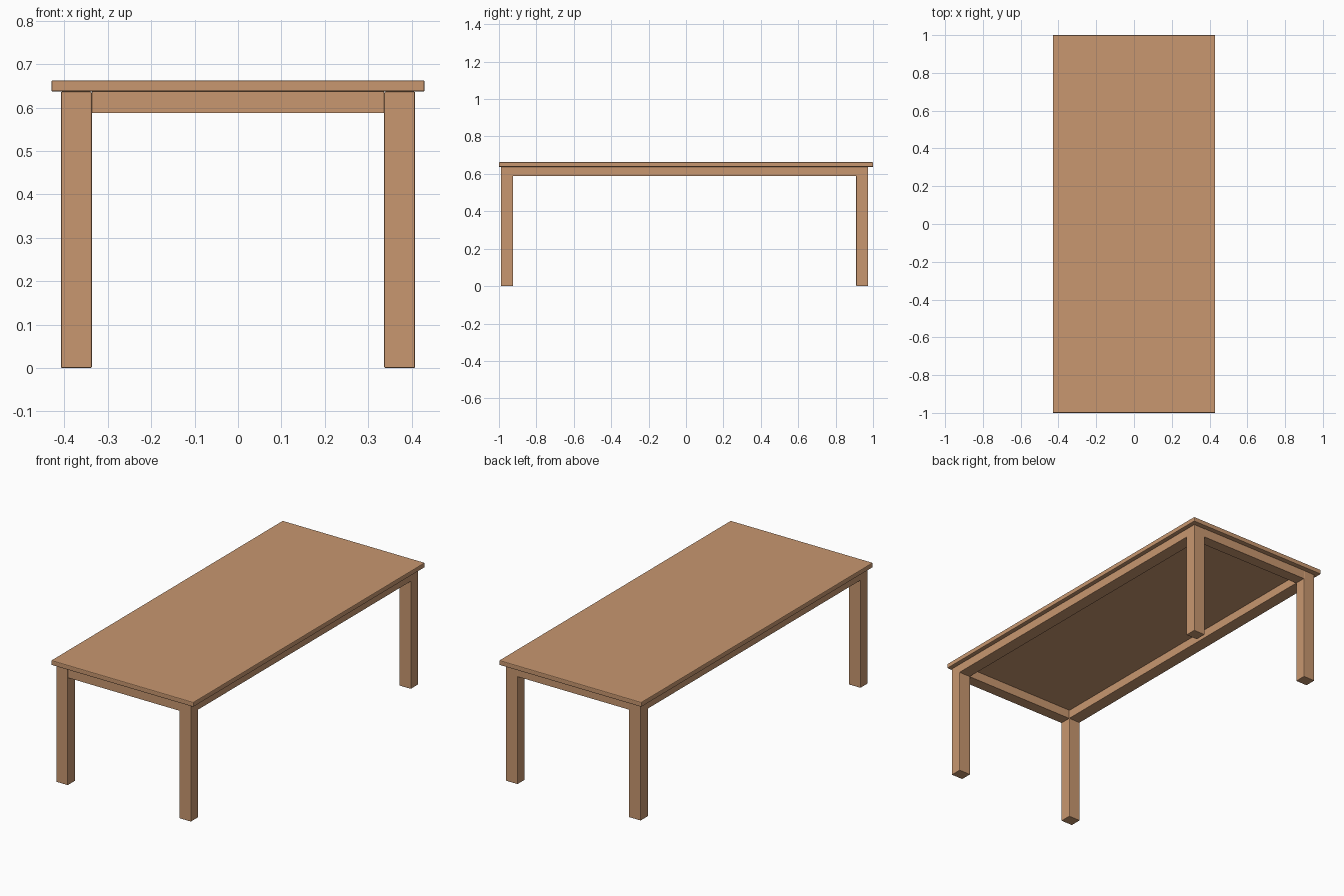
import bpy
import bmesh
from mathutils import Vector

if "Cube" in bpy.data.objects:
    bpy.data.objects.remove(bpy.data.objects["Cube"])

wood = bpy.data.materials.new("wood")
wood.diffuse_color = (0.58, 0.31, 0.16, 1)
wood.use_nodes = True
wood.node_tree.nodes["Principled BSDF"].inputs["Base Color"].default_value = wood.diffuse_color

LEG_IN, LEG_OUT = 0.337, 0.408       # leg extent in x
FRONT, BACK = -0.989, 0.974          # outer leg faces in y
LEG_Y = 0.064                        # leg depth in y
RAIL_Z, TOP_Z, TOP = 0.588, 0.637, 0.663


def prism(name, profile, x0, x1, bevel):
    """Extrude a (y, z) profile from x0 to x1 and soften its edges."""
    bm = bmesh.new()
    face = bm.faces.new([bm.verts.new((x0, y, z)) for y, z in profile])
    ext = bmesh.ops.extrude_face_region(bm, geom=[face])["geom"]
    verts = [v for v in ext if isinstance(v, bmesh.types.BMVert)]
    bmesh.ops.translate(bm, verts=verts, vec=Vector((x1 - x0, 0, 0)))
    bmesh.ops.recalc_face_normals(bm, faces=bm.faces)
    mesh = bpy.data.meshes.new(name)
    bm.to_mesh(mesh)
    bm.free()
    mesh.materials.append(wood)
    obj = bpy.data.objects.new(name, mesh)
    bpy.context.collection.objects.link(obj)
    if bevel:
        mod = obj.modifiers.new("soft_edges", 'BEVEL')
        mod.width = bevel
        mod.segments = 2
        mod.limit_method = 'ANGLE'
    return obj


def rect(y0, y1, z0, z1):
    return [(y0, z0), (y1, z0), (y1, z1), (y0, z1)]


# Table top
prism("table_top", rect(-1, 1, TOP_Z, TOP), -0.43, 0.43, 0.004)

# Long side frames: two legs joined by a flush rail
fi, bi = FRONT + LEG_Y, BACK - LEG_Y
frame = [(FRONT, 0), (fi, 0), (fi, RAIL_Z), (bi, RAIL_Z),
         (bi, 0), (BACK, 0), (BACK, TOP_Z), (FRONT, TOP_Z)]
for side, s in (("left", -1), ("right", 1)):
    x0, x1 = sorted((s * LEG_IN, s * LEG_OUT))
    prism(side + "_leg_frame", frame, x0, x1, 0.003)

# Short end rails between the legs
for end, y0, y1 in (("front", FRONT, fi), ("back", bi, BACK)):
    prism(end + "_rail", rect(y0 + 0.001, y1 - 0.001, RAIL_Z, TOP_Z), -LEG_IN, LEG_IN, 0)
